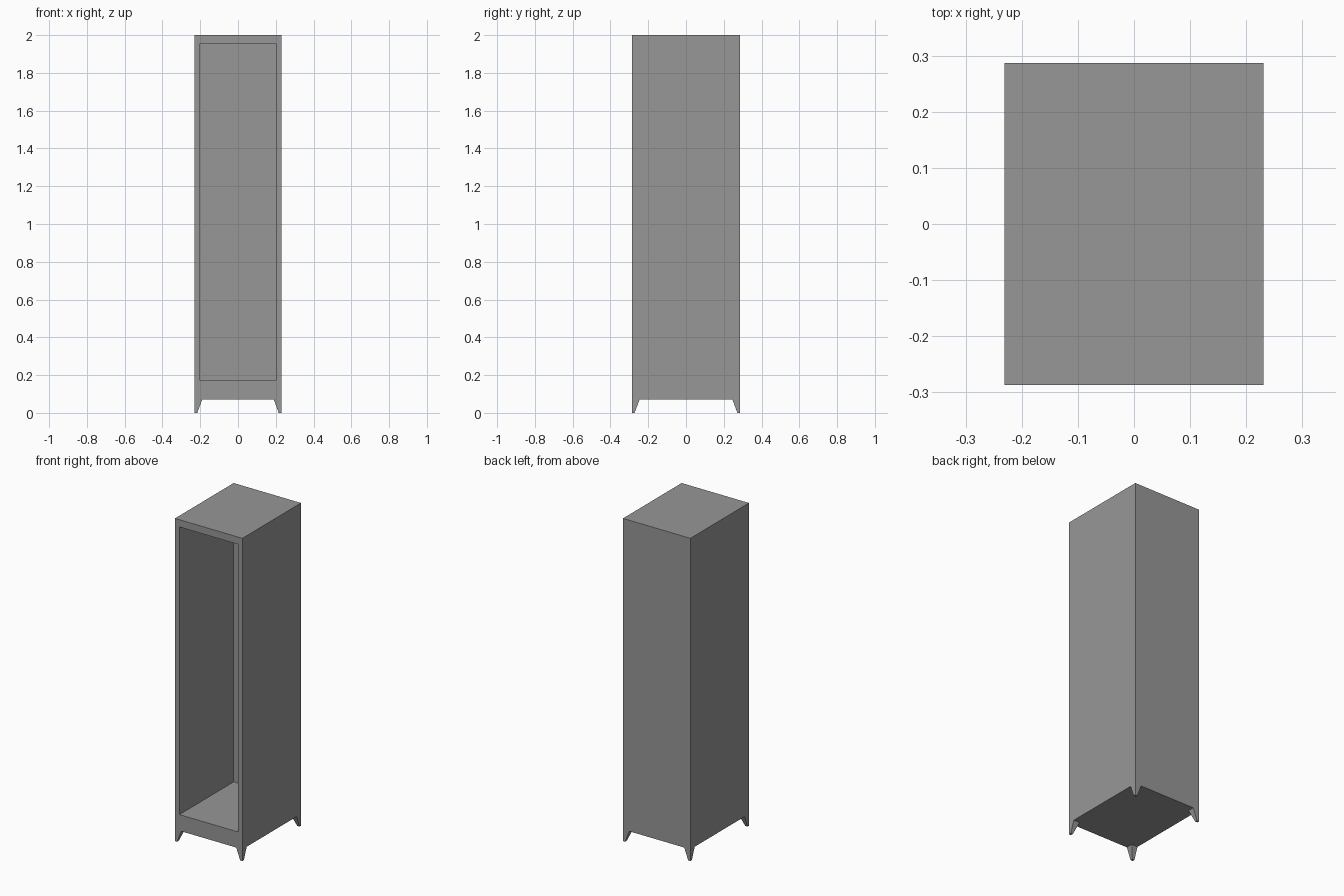
import bpy
import bmesh

# Overall sizes
HALF_X, HALF_Y, TOP = 0.231, 0.287, 2.0
LEG_H, LEG_TOP, LEG_FOOT = 0.072, 0.042, 0.015
WALL, FLOOR_Z, CEIL_Z = 0.043, 0.172, 1.955

default = bpy.data.objects.get("Cube")
if default:
    bpy.data.objects.remove(default, do_unlink=True)

grey = bpy.data.materials.new("plain grey")
grey.use_nodes = True
colour = (0.31, 0.31, 0.31, 1.0)
grey.diffuse_color = colour
grey.node_tree.nodes["Principled BSDF"].inputs["Base Color"].default_value = colour


def add_object(name, bm):
    bmesh.ops.recalc_face_normals(bm, faces=bm.faces)
    mesh = bpy.data.meshes.new(name)
    bm.to_mesh(mesh)
    bm.free()
    mesh.materials.append(grey)
    obj = bpy.data.objects.new(name, mesh)
    bpy.context.collection.objects.link(obj)
    return obj


# Cabinet body: a box whose front is inset and pushed in to hollow it out
bm = bmesh.new()
bmesh.ops.create_cube(bm, size=2)
for v in bm.verts:
    v.co.x *= HALF_X
    v.co.y *= HALF_Y
    v.co.z = TOP if v.co.z > 0 else LEG_H
bm.normal_update()
front = min(bm.faces, key=lambda f: f.calc_center_median().y)
bmesh.ops.inset_region(bm, faces=[front], thickness=WALL)
middle = front.calc_center_median().z
for v in front.verts:
    v.co.z = CEIL_Z if v.co.z > middle else FLOOR_Z
back = bmesh.ops.extrude_discrete_faces(bm, faces=[front])["faces"][0]
for v in back.verts:
    v.co.y = HALF_Y - WALL
add_object("cabinet_body", bm)


# Tapered corner legs: outer sides upright, inner sides sloping to a small foot
def add_leg(name, sx, sy):
    bm = bmesh.new()
    bmesh.ops.create_cube(bm, size=1)
    for v in bm.verts:
        upper = v.co.z > 0
        width = LEG_TOP if upper else LEG_FOOT
        v.co.x = sx * (HALF_X - width * (0.5 - v.co.x))
        v.co.y = sy * (HALF_Y - width * (0.5 - v.co.y))
        v.co.z = LEG_H if upper else 0
    add_object(name, bm)


for side, sx in (("left", 1), ("right", -1)):
    for end, sy in (("front", -1), ("back", 1)):
        add_leg(f"{end}_{side}_leg", sx, sy)
